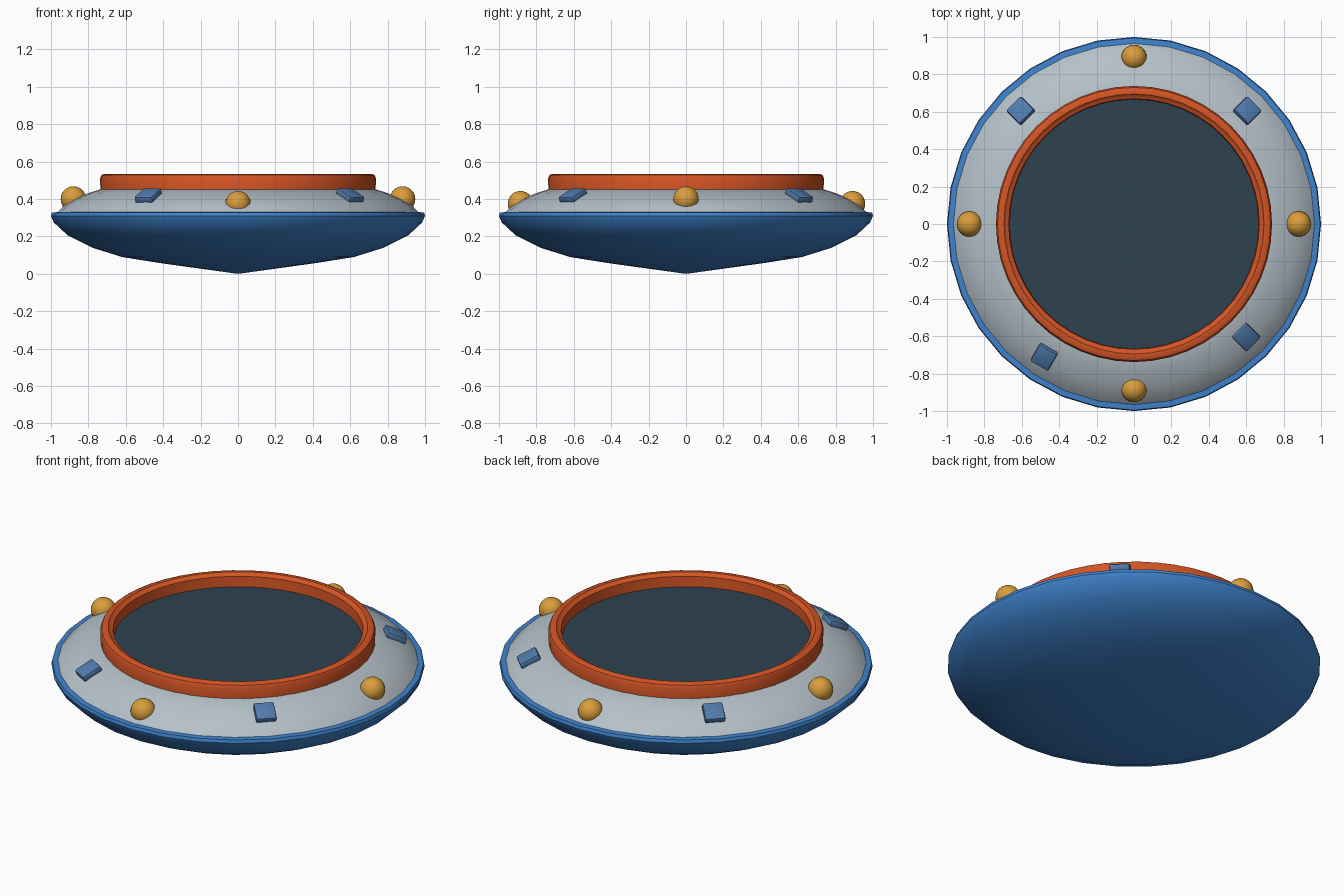
import bpy, bmesh, math
from mathutils import Matrix, Vector

if "Cube" in bpy.data.objects:
    bpy.data.objects.remove(bpy.data.objects["Cube"])


def material(name, rgb):
    m = bpy.data.materials.new(name)
    m.diffuse_color = (*rgb, 1)
    m.use_nodes = True
    m.node_tree.nodes["Principled BSDF"].inputs["Base Color"].default_value = m.diffuse_color
    return m


BLUE = material("hull blue", (0.05, 0.23, 0.62))
GREY = material("deck grey", (0.46, 0.53, 0.58))
ORANGE = material("ring orange", (0.66, 0.09, 0.018))
GOLD = material("lamp gold", (0.70, 0.34, 0.045))
STEEL = material("block steel blue", (0.08, 0.20, 0.42))
DARK = material("floor dark slate", (0.027, 0.055, 0.078))


def finish(name, bm, mat, angle=35):
    bmesh.ops.recalc_face_normals(bm, faces=bm.faces)
    me = bpy.data.meshes.new(name)
    bm.to_mesh(me)
    bm.free()
    me.materials.append(mat)
    me.shade_smooth()
    me.set_sharp_from_angle(angle=math.radians(angle))
    ob = bpy.data.objects.new(name, me)
    bpy.context.collection.objects.link(ob)
    return ob


def lathe(name, profile, mat, steps=32, closed=False, angle=35):
    """Spin an (r, z) profile around the z axis."""
    bm = bmesh.new()
    vs = [bm.verts.new((r, 0, z)) for r, z in profile]
    pairs = list(zip(vs, vs[1:])) + ([(vs[-1], vs[0])] if closed else [])
    edges = [bm.edges.new(p) for p in pairs]
    bmesh.ops.spin(bm, geom=vs + edges, axis=(0, 0, 1), cent=(0, 0, 0),
                   angle=2 * math.pi, steps=steps, use_duplicate=False)
    bmesh.ops.remove_doubles(bm, verts=bm.verts, dist=1e-5)
    return finish(name, bm, mat, angle)


# Blue lower hull with its thin rim
lathe("lower_hull", [(0, 0), (0.42, 0.058), (0.62, 0.09), (0.78, 0.14),
                     (0.91, 0.205), (0.985, 0.275), (1.0, 0.31),
                     (0.995, 0.328), (0.965, 0.33), (0.955, 0.31)], BLUE)

# Grey sloping deck
lathe("upper_deck", [(0.97, 0.325), (0.93, 0.366), (0.87, 0.402),
                     (0.80, 0.432), (0.735, 0.452), (0.68, 0.455)], GREY)

# Orange cockpit ring
lathe("cockpit_ring", [(0.735, 0.44), (0.738, 0.51), (0.73, 0.528),
                       (0.715, 0.535), (0.695, 0.535), (0.685, 0.525),
                       (0.67, 0.52), (0.665, 0.44)], ORANGE, 48, True)

# Dark cockpit floor
bm = bmesh.new()
bmesh.ops.create_circle(bm, cap_ends=True, segments=48, radius=0.675,
                        matrix=Matrix.Translation((0, 0, 0.46)))
floor = finish("cockpit_floor", bm, DARK)

# Gold lamps
lamps = {"right": (0.88, 0, 0.40), "left": (-0.88, 0, 0.40),
         "front": (0, -0.885, 0.375), "back": (0, 0.89, 0.375)}
for side, pos in lamps.items():
    bm = bmesh.new()
    bmesh.ops.create_uvsphere(bm, u_segments=24, v_segments=14, radius=0.068,
                              matrix=Matrix.Translation(pos))
    finish("lamp_" + side, bm, GOLD)

# Bevelled blocks lying on the deck slope: x, y, yaw
blocks = [(0.605, 0.605, 45), (-0.605, 0.605, 135),
          (0.6, -0.605, -45), (-0.48, -0.71, -120)]
for i, (x, y, yaw) in enumerate(blocks):
    bm = bmesh.new()
    bmesh.ops.create_cube(bm, size=1)
    bmesh.ops.scale(bm, vec=Vector((0.115, 0.11, 0.036)), verts=bm.verts)
    bmesh.ops.bevel(bm, geom=bm.edges[:], offset=0.009, segments=2,
                    profile=0.5, affect='EDGES')
    bm.transform(Matrix.Translation((x, y, 0.419))
                 @ Matrix.Rotation(math.radians(yaw), 4, 'Z')
                 @ Matrix.Rotation(math.radians(26), 4, 'Y'))
    finish(f"deck_block_{i + 1}", bm, STEEL, 30)
